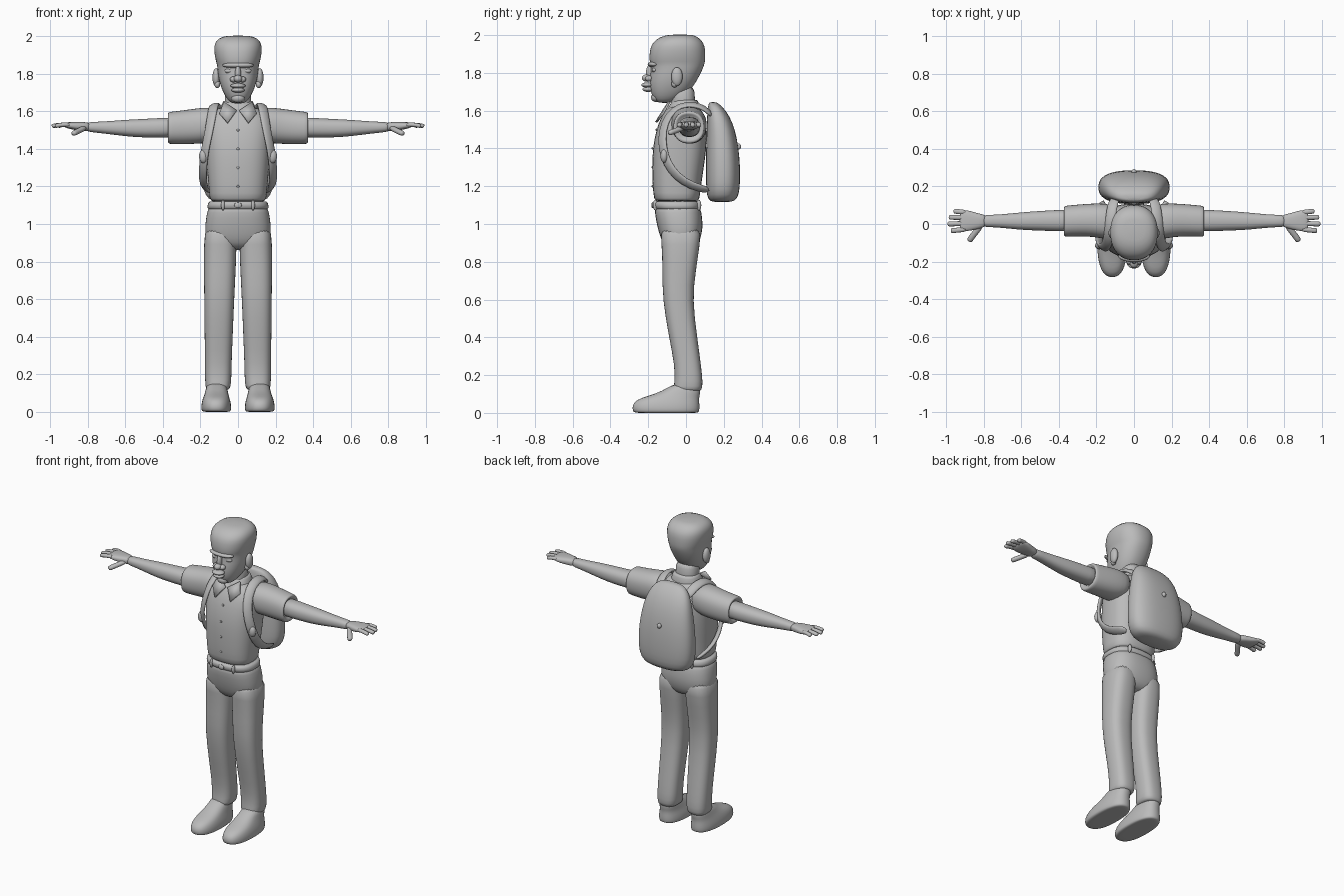
import bpy
import bmesh
from math import cos, sin, tau, copysign
from mathutils import Vector

default_cube = bpy.data.objects.get("Cube")
if default_cube:
    bpy.data.objects.remove(default_cube, do_unlink=True)

UNIT = 0.01  # every size below is given in hundredths

material = bpy.data.materials.new("plain grey")
material.use_nodes = True
grey = (0.5, 0.5, 0.5, 1.0)
material.diffuse_color = grey
material.node_tree.nodes["Principled BSDF"].inputs["Base Color"].default_value = grey


def finish(name, bm, mirrored=False, levels=1, thickness=0.0):
    """Turn a bmesh into a smooth object with its modifiers."""
    bmesh.ops.recalc_face_normals(bm, faces=bm.faces)
    bmesh.ops.scale(bm, vec=(UNIT, UNIT, UNIT), verts=bm.verts)
    mesh = bpy.data.meshes.new(name)
    bm.to_mesh(mesh)
    bm.free()
    mesh.materials.append(material)
    for polygon in mesh.polygons:
        polygon.use_smooth = True
    obj = bpy.data.objects.new(name, mesh)
    bpy.context.collection.objects.link(obj)
    if mirrored:
        obj.modifiers.new("Mirror", 'MIRROR').use_mirror_merge = False
    if thickness:
        obj.modifiers.new("Solidify", 'SOLIDIFY').thickness = thickness * UNIT
    if levels:
        subdivision = obj.modifiers.new("Subdivision", 'SUBSURF')
        subdivision.levels = subdivision.render_levels = levels
    return obj


def skin(bm, rings):
    """Bridge closed rings of points and cap both ends."""
    loops = [[bm.verts.new(point) for point in ring] for ring in rings]
    for low, high in zip(loops, loops[1:]):
        for i in range(len(low)):
            j = (i + 1) % len(low)
            bm.faces.new((low[i], low[j], high[j], high[i]))
    bm.faces.new(loops[0])
    bm.faces.new(loops[-1])


def rounded(angle, power):
    """A point on a unit superellipse."""
    c, s = cos(angle), sin(angle)
    return (copysign(abs(c) ** (2 / power), c), copysign(abs(s) ** (2 / power), s))


def loft(name, sections, axis="z", power=2.3, mirrored=False, sides=24):
    """Sections hold the height and the bounds of both cross directions."""
    rings = []
    for along, a_min, a_max, b_min, b_max in sections:
        ring = []
        for k in range(sides):
            c, s = rounded(tau * k / sides, power)
            a = (a_min + a_max + (a_max - a_min) * c) / 2
            b = (b_min + b_max + (b_max - b_min) * s) / 2
            ring.append((a, b, along) if axis == "z" else (along, a, b))
        rings.append(ring)
    bm = bmesh.new()
    skin(bm, rings)
    return finish(name, bm, mirrored)


def body(name, sections, power=2.3):
    """Loft symmetric about the middle: height, front, back, half width."""
    return loft(name, [(z, -w, w, f, b) for z, f, b, w in sections], power=power)


def band(name, path, width, depth, core, mirrored=True, sides=10):
    """Sweep a flat oval along a path, its thin side facing the core point."""
    points = [Vector(p) for p in path]
    rings = []
    for i, point in enumerate(points):
        tangent = (points[min(i + 1, len(points) - 1)] - points[max(i - 1, 0)]).normalized()
        side = tangent.cross(point - Vector(core)).normalized()
        outward = side.cross(tangent)
        rings.append([point + side * width * cos(tau * k / sides)
                      + outward * depth * sin(tau * k / sides) for k in range(sides)])
    bm = bmesh.new()
    skin(bm, rings)
    return finish(name, bm, mirrored)


def blob(name, centre, radii, mirrored=False):
    bm = bmesh.new()
    bmesh.ops.create_uvsphere(bm, u_segments=20, v_segments=12, radius=1)
    bmesh.ops.scale(bm, vec=radii, verts=bm.verts)
    bmesh.ops.translate(bm, vec=centre, verts=bm.verts)
    return finish(name, bm, mirrored, levels=0)


# Head with a flat-topped haircut
body("head", [(164, -15, -8, 3), (166, -17, -4, 5.5), (170, -19, 2, 8),
              (176, -19.5, 6, 10.2), (182, -18.5, 9, 11), (185, -19, 10, 11.2),
              (187, -19.6, 10.3, 12), (192, -19.3, 10.4, 12.9), (196, -18, 9.5, 12.7),
              (199, -14, 6.5, 10.5), (200.4, -9, 3, 6)])
body("neck", [(155, -9, 7, 9), (160, -8, 5.5, 7.5), (166, -8, 4.5, 7), (174, -9, 5, 7)])

# Face
blob("brow", (0, -17, 184.5), (8.5, 3.3, 1.6))
blob("eye", (4.6, -16.6, 181.5), (2.6, 1.5, 1.3), True)
blob("nose_bridge", (0, -19, 180), (1.6, 2.2, 4.5))
blob("nose_tip", (0, -20.6, 177.3), (2.3, 2.8, 2))
blob("nostril", (2.4, -19.6, 177), (1.9, 2, 1.6), True)
blob("upper_lip", (0, -20.4, 173.6), (4, 3.3, 1.4))
blob("lower_lip", (0, -20, 171.3), (3.5, 3, 1.4))
blob("chin", (0, -16, 167), (3.6, 2.5, 2.4))
blob("ear", (11.6, -4.8, 178), (2, 3, 5), True)
blob("ear_lobe", (11, -6, 174.3), (1.5, 1.8, 2), True)

# Shirt
body("shirt_body", [(112, -15.5, 6, 14), (112.5, -17, 7.2, 15.2), (120, -17.8, 8, 15.7),
                    (130, -18, 9.5, 16.7), (140, -17.8, 11, 17.3), (150, -15.8, 11, 18),
                    (156, -13.5, 10, 17.5), (160, -11, 8.5, 13.5), (163, -8.5, 6.5, 8.5)], 2.6)
loft("sleeve", [(8, -8, 10, 146, 161), (16, -8, 11, 143, 162.3), (22, -6.8, 11, 142.7, 161.6),
                (29, -6.6, 10.5, 142.4, 160.6), (36, -6.8, 9.8, 142.5, 159.8),
                (37.3, -6.6, 9.6, 142.8, 159.5), (37.3, -5, 8, 145, 158),
                (35, -4, 7, 146, 157)], axis="x", mirrored=True)
body("collar_band", [(158, -11.5, 8, 11), (161, -10, 7.5, 9.7), (165, -7.4, 6.5, 8.2),
                     (166, -7, 6, 7.6)])
bm = bmesh.new()
bm.faces.new([bm.verts.new(p) for p in
              ((0.8, -11.2, 160), (7.5, -8.2, 164.5), (9.8, -11.5, 158.5), (5.5, -15.3, 153.5))])
finish("collar_flap", bm, mirrored=True, levels=0, thickness=1.2)
for height in (150, 140, 130, 120):
    blob("shirt_button", (0, -17.8 if height < 150 else -15.7, height), (0.7, 0.4, 0.7))

# Arms and hands
loft("arm", [(32, -4, 8, 146, 157), (40, -4, 7.5, 146, 156.5), (50, -3.5, 7, 146, 156),
             (58, -3.3, 6.4, 146.5, 155.6), (66, -2.5, 5.6, 147.5, 155),
             (75, -1.6, 4.8, 148.6, 154.4), (82, -1.8, 5, 149.2, 154.2)],
     axis="x", mirrored=True)
loft("palm", [(78, -1.4, 4.8, 149.3, 154), (83, -2.6, 5.6, 149.6, 154.4),
              (87, -3.6, 7, 150, 154.4), (91, -4, 7.6, 151, 154.2), (93, -3.6, 7, 151.8, 153.8)],
     axis="x", power=2.6, mirrored=True)
for finger, (y, tip) in enumerate(((6.2, 96), (3.4, 98.6), (0.3, 99.2), (-2.8, 97.5))):
    spread = (y - 2) * 0.15
    band("finger_%d" % (finger + 1),
         [(89, y, 152.8), (93, y + spread / 2, 153), (tip - 1, y + spread, 152.4),
          (tip, y + spread, 152)], 1.4, 1.2, (90, 0, 100))
band("thumb", [(81, 0, 151.5), (84, -4, 150), (86.5, -7, 148.8), (88, -9.5, 148)],
     1.7, 1.5, (85, 0, 100))

# Trousers
body("trouser_hips", [(86, -9, 4, 8), (90, -12.5, 7, 16.5), (95, -14.3, 8.5, 17.6),
                      (100, -15.6, 9, 17.6), (106, -16.6, 8.3, 16.6), (112, -17, 7, 15.5)], 2.5)
loft("trouser_leg", [(100, 1, 17.5, -14.5, 8.5), (90, 0.6, 18.2, -12.8, 7.5),
                     (75, 1.2, 18.2, -12.5, 5.2), (60, 2, 18, -12.5, 3.4),
                     (40, 2.8, 17.8, -9, 6), (25, 3.4, 17.6, -6, 8), (16, 3.5, 17.6, -6, 9),
                     (12, 4.2, 17.2, -7, 8.4), (11.5, 6, 16, -5, 7)], power=2.6, mirrored=True)
body("waistband", [(107.5, -16, 7, 15.5), (108, -17.2, 8.2, 16.6), (111.5, -17.8, 7.8, 16.2),
                   (112.5, -16.5, 7, 15)], 2.5)
for side in (-1, 1):
    for y, x in ((-16.2, 8), (6.8, 9)):
        blob("belt_loop", (side * x, y, 110), (1, 1.3, 2.8))
blob("buckle", (0, -17.6, 110), (2, 0.8, 1.6))

# Shoes
loft("shoe", [(0, 7, 16, -23, 3), (0, 4, 19, -27.4, 6.6), (1, 3.6, 19.6, -28.4, 7.2),
              (4, 3.6, 19.6, -28.6, 7.3), (7, 4.4, 18.8, -26.5, 7), (9, 5, 18, -20, 7.2),
              (11.5, 5.5, 17.2, -12.5, 7.8), (16, 6.5, 16.5, -6, 7)],
     power=2.4, mirrored=True)

# Backpack
body("backpack", [(111.5, 14, 24, 11), (113, 11.5, 27.2, 16), (118, 10.6, 28.5, 18.8),
                  (126, 10.5, 28.8, 19.3), (136, 10.5, 28.4, 18.9), (146, 10.8, 27, 17.4),
                  (154, 11, 24.6, 15.6), (160, 11.3, 21.3, 13), (163.4, 11.8, 17.8, 9.5),
                  (164.6, 12.5, 16, 5)], 2.5)
blob("backpack_toggle", (0, 27.8, 141), (1.4, 1.4, 1.6))
band("backpack_strap", [(10, 14, 157), (11.5, 10, 161.5), (12.5, 4, 163.5), (13, -3, 163),
                        (14, -9.5, 158), (15.5, -12.8, 149), (17.5, -12.5, 140),
                        (18.6, -10, 132), (18.8, -5, 125), (18.3, 3, 120), (16, 13, 117.5)],
     3, 1.3, (4, 0, 140))
blob("strap_buckle", (18.4, -11.5, 136), (2.4, 2, 3.6), True)
